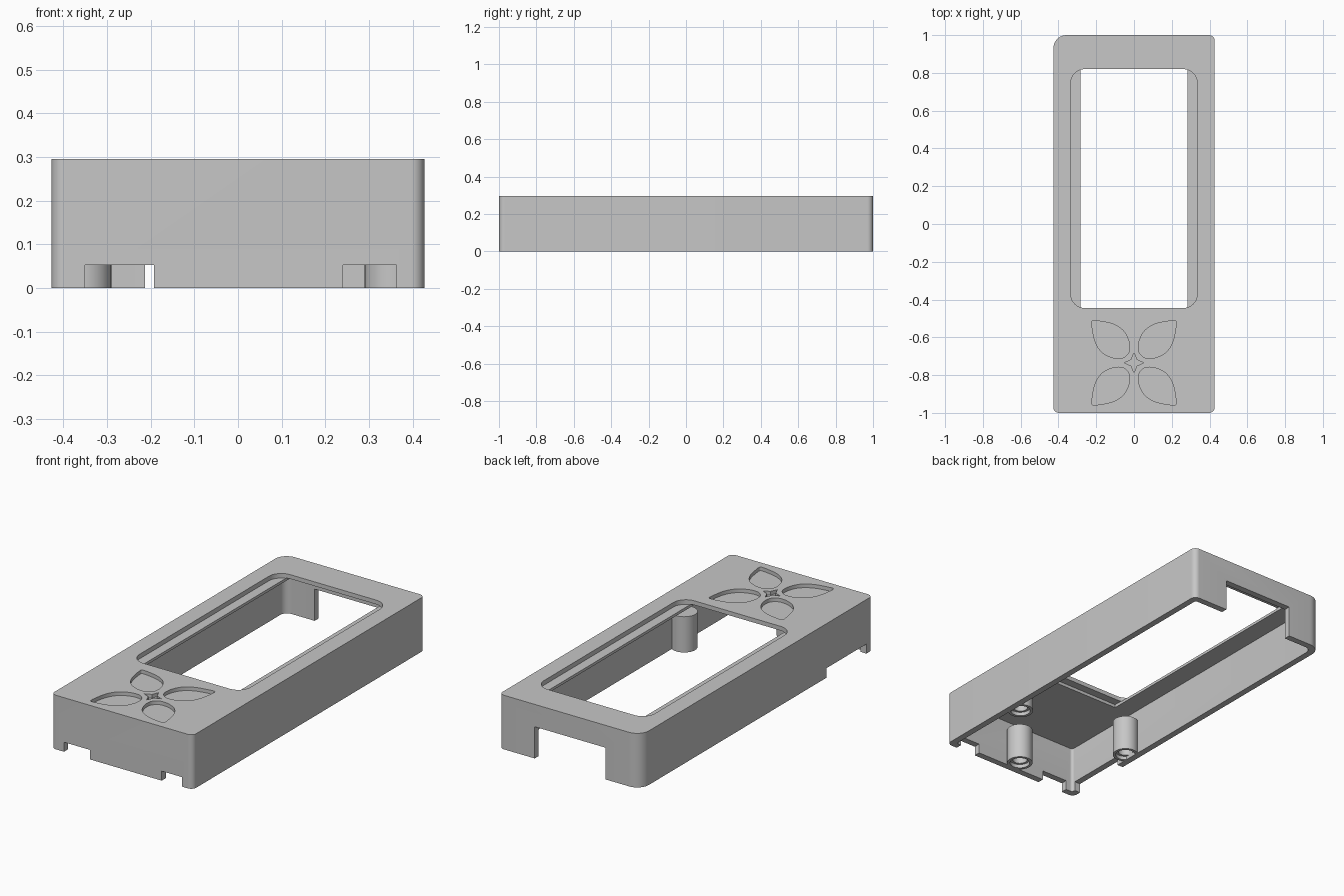
import bpy, bmesh, math
from mathutils import Vector

cube = bpy.data.objects.get("Cube")
if cube:
    bpy.data.objects.remove(cube, do_unlink=True)

HEIGHT = 0.295
UNDERSIDE = 0.255
LEDGE = 0.27
WALL = 0.035

grey = bpy.data.materials.new("plain grey")
grey.use_nodes = True
COLOUR = (0.57, 0.57, 0.57, 1)
grey.diffuse_color = COLOUR
grey.node_tree.nodes["Principled BSDF"].inputs["Base Color"].default_value = COLOUR


def make_object(name, bm):
    bmesh.ops.recalc_face_normals(bm, faces=bm.faces)
    mesh = bpy.data.meshes.new(name)
    bm.to_mesh(mesh)
    bm.free()
    mesh.materials.append(grey)
    obj = bpy.data.objects.new(name, mesh)
    bpy.context.collection.objects.link(obj)
    return obj


def prism(name, outline, z0, z1):
    bm = bmesh.new()
    face = bm.faces.new([bm.verts.new((x, y, z0)) for x, y in outline])
    result = bmesh.ops.extrude_face_region(bm, geom=[face])
    top = [v for v in result["geom"] if isinstance(v, bmesh.types.BMVert)]
    bmesh.ops.translate(bm, verts=top, vec=(0, 0, z1 - z0))
    return make_object(name, bm)


def rounded_rect(x0, x1, y0, y1, radii, steps=10):
    """Radii run counter-clockwise from the back left-hand (+x, +y) corner."""
    corners = [(x1, y1, -1, -1), (x0, y1, 1, -1), (x0, y0, 1, 1), (x1, y0, -1, 1)]
    points = []
    for i, ((x, y, sx, sy), r) in enumerate(zip(corners, radii)):
        if r == 0:
            points.append((x, y))
            continue
        for k in range(steps + 1):
            a = math.pi / 2 * (i + k / steps)
            points.append((x + sx * r + r * math.cos(a), y + sy * r + r * math.sin(a)))
    return points


def box(x0, x1, y0, y1, z0, z1):
    return prism("cutter", rounded_rect(x0, x1, y0, y1, [0] * 4), z0, z1)


def cut(target, cutter):
    cutter.hide_render = True
    mod = target.modifiers.new("cut", "BOOLEAN")
    mod.operation = "DIFFERENCE"
    mod.solver = "EXACT"
    mod.object = cutter
    bpy.context.view_layer.update()
    graph = bpy.context.evaluated_depsgraph_get()
    mesh = bpy.data.meshes.new_from_object(target.evaluated_get(graph))
    target.modifiers.clear()
    target.data = mesh
    bpy.data.objects.remove(cutter, do_unlink=True)


def smooth_closed(points, steps=4):
    """Closed Catmull-Rom curve through the points."""
    n, out = len(points), []
    for i in range(n):
        a, b, c, d = (Vector(points[(i + k) % n]) for k in (-1, 0, 1, 2))
        for s in range(steps):
            t = s / steps
            out.append(b + (c - a) * t / 2 + (a - b * 2.5 + c * 2 - d / 2) * t**2
                       + (b * 1.5 - a / 2 - c * 1.5 + d / 2) * t**3)
    return out


# Housing: one rounded block hollowed from below, leaving a thin lid
housing = prism("housing", rounded_rect(-0.427, 0.427, -1, 1, [0.03, 0.07, 0.03, 0.03]), 0, HEIGHT)
cut(housing, prism("cutter", rounded_rect(-0.427 + WALL, 0.427 - WALL, -1 + WALL, 1 - WALL,
                                          [0.015, 0.04, 0.015, 0.015]), -0.1, UNDERSIDE))

# Window with a rounded lip over a thin ledge on both sides
cut(housing, prism("cutter", rounded_rect(-0.335, 0.335, -0.445, 0.82, [0.075] * 4), LEDGE, 0.4))
cut(housing, box(-0.283, 0.283, -0.49, 0.865, 0.15, LEDGE + 0.002))

# Openings along the bottom edge: back port, front notches, side notch
cut(housing, box(-0.213, 0.213, 0.94, 1.1, -0.1, 0.173))
cut(housing, box(-0.35, -0.192, -1.1, -0.95, -0.1, 0.052))
cut(housing, box(0.24, 0.363, -1.1, -0.95, -0.1, 0.052))
cut(housing, box(-0.5, -0.38, -0.945, -0.6, -0.1, 0.052))

# Sunken flower: four petals and a small star
CENTRE = Vector((0, -0.735))
DEPTH = 0.02
half = [(0.06, 0.022), (0.076, 0.043), (0.1, 0.061), (0.135, 0.076), (0.165, 0.08),
        (0.2, 0.075), (0.24, 0.058), (0.285, 0.027), (0.308, 0.008)]
petal = smooth_closed([(0.056, 0)] + half + [(0.312, 0)] + [(d, -w) for d, w in reversed(half)])
for i in range(4):
    angle = math.pi / 4 + i * math.pi / 2
    c, s = math.cos(angle), math.sin(angle)
    shape = [CENTRE + Vector((c * p.x - s * p.y, s * p.x + c * p.y)) for p in petal]
    cut(housing, prism("cutter", shape, HEIGHT - DEPTH, 0.4))
star = []
for i in range(16):
    r = (0.052, 0.029, 0.022, 0.029)[i % 4]
    a = i * math.pi / 8
    star.append(CENTRE + Vector((r * math.cos(a), r * math.sin(a))))
cut(housing, prism("cutter", star, HEIGHT - DEPTH, 0.4))


# Screw posts joined to the walls, each with a counterbored hole and a free top
def screw_post(name, x, y):
    profile = [(0, 0.12), (0.038, 0.12), (0.038, 0.02), (0.051, 0.02), (0.051, 0),
               (0.066, 0), (0.066, 0.195), (0, 0.195)]
    bm = bmesh.new()
    verts = [bm.verts.new((r, 0, z)) for r, z in profile]
    edges = [bm.edges.new(pair) for pair in zip(verts, verts[1:])]
    bmesh.ops.spin(bm, geom=verts + edges, cent=(0, 0, 0), axis=(0, 0, 1),
                   angle=math.tau, steps=32, use_duplicate=False)
    bmesh.ops.remove_doubles(bm, verts=bm.verts, dist=0.0005)
    post = make_object(name, bm)
    post.location = (x, y, 0)
    return post


parts = [housing,
         screw_post("left_screw_post", 0.356, -0.493),
         screw_post("right_screw_post", -0.356, -0.493),
         screw_post("front_screw_post", 0.01, -0.91)]

# Smooth the curved walls, keep the edges sharp
bpy.ops.object.select_all(action="DESELECT")
for part in parts:
    part.select_set(True)
bpy.context.view_layer.objects.active = housing
bpy.ops.object.shade_smooth_by_angle(angle=math.radians(30))
